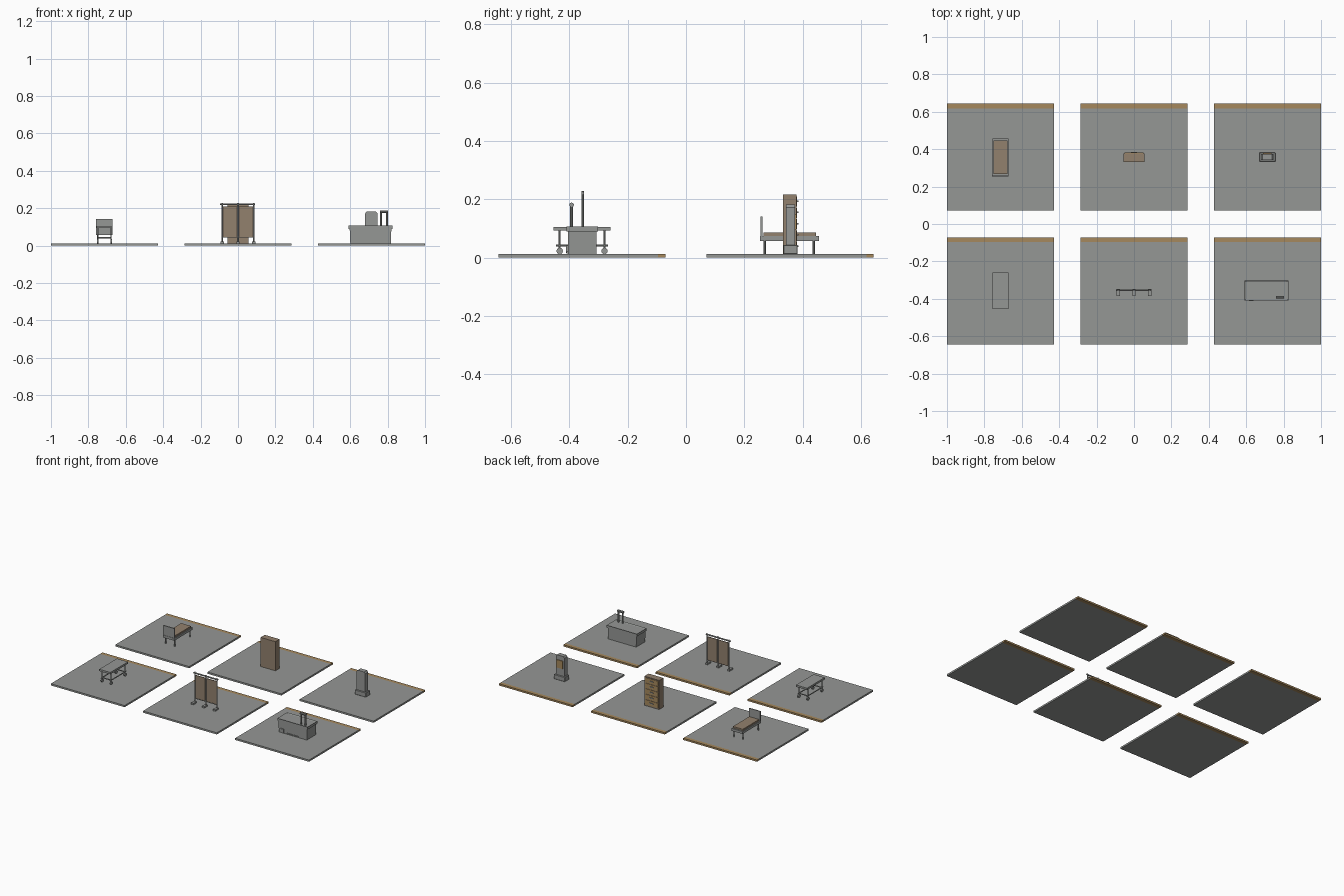
import bpy, bmesh, math
from mathutils import Vector

if "Cube" in bpy.data.objects:
    bpy.data.objects.remove(bpy.data.objects["Cube"])

def material(name, rgb):
    m = bpy.data.materials.new(name)
    m.diffuse_color = (*rgb, 1)
    m.use_nodes = True
    m.node_tree.nodes["Principled BSDF"].inputs["Base Color"].default_value = m.diffuse_color
    return m

GREY = material("steel grey", (0.30, 0.31, 0.30))
BROWN = material("muted brown", (0.29, 0.22, 0.155))
TAN = material("tan", (0.38, 0.25, 0.11))

def finish(name, bm, mat):
    me = bpy.data.meshes.new(name)
    bmesh.ops.recalc_face_normals(bm, faces=bm.faces)
    bm.to_mesh(me)
    bm.free()
    ob = bpy.data.objects.new(name, me)
    me.materials.append(mat)
    bpy.context.collection.objects.link(ob)
    return ob

def box(name, x0, x1, y0, y1, z0, z1, mat=GREY, bevel=0):
    bm = bmesh.new()
    bmesh.ops.create_cube(bm, size=1)
    for v in bm.verts:
        v.co = Vector(((x0 + x1) / 2 + v.co.x * (x1 - x0),
                       (y0 + y1) / 2 + v.co.y * (y1 - y0),
                       (z0 + z1) / 2 + v.co.z * (z1 - z0)))
    if bevel:
        bmesh.ops.bevel(bm, geom=bm.edges[:], offset=bevel, segments=1, affect='EDGES')
    return finish(name, bm, mat)

def rod(name, a, b, r, mat=GREY, sides=10):
    a, b = Vector(a), Vector(b)
    bm = bmesh.new()
    bmesh.ops.create_cone(bm, cap_ends=True, segments=sides, radius1=r, radius2=r,
                          depth=(b - a).length)
    q = (b - a).to_track_quat('Z', 'Y')
    for v in bm.verts:
        v.co = q @ v.co + (a + b) / 2
    return finish(name, bm, mat)

T = 0.012          # tile top
H = 0.286          # half tile

# Six display tiles with a tan strip along the back edge
for cx in (-0.714, 0, 0.714):
    for cy in (-0.357, 0.357):
        box("floor_tile", cx - H, cx + H, cy - H, cy + H - 0.025, 0, T)
        box("tile_back_strip", cx - H, cx + H, cy + H - 0.025, cy + H, 0, T, TAN)

# Wheeled trolley table (front left)
box("trolley_top", -0.757, -0.671, -0.454, -0.258, 0.093, 0.106)
for x in (-0.749, -0.679):
    for y in (-0.433, -0.279):
        rod("trolley_leg", (x, y, 0.03), (x, y, 0.093), 0.0035)
        rod("trolley_wheel", (x - 0.004, y, 0.023), (x + 0.004, y, 0.023), 0.011, sides=12)
    rod("trolley_side_rail", (x, -0.445, 0.042), (x, -0.267, 0.042), 0.0035)
for y in (-0.433, -0.279):
    rod("trolley_cross_rail", (-0.749, y, 0.042), (-0.679, y, 0.042), 0.0035)

# Folding screen (front middle)
for s in (-1, 1):
    x0, x1 = sorted((s * 0.006, s * 0.081))
    box("screen_panel", x0, x1, -0.356, -0.351, 0.045, 0.208, BROWN)
for x in (-0.085, 0, 0.085):
    rod("screen_post", (x, -0.354, 0.02), (x, -0.354, 0.229), 0.0045)
    box("screen_foot", x - 0.009, x + 0.009, -0.385, -0.348, T, 0.023)
rod("screen_top_rail", (-0.096, -0.354, 0.221), (0.092, -0.354, 0.221), 0.005)
rod("screen_lower_rail", (-0.085, -0.354, 0.045), (0.085, -0.354, 0.045), 0.003)

# Bath tub (front right): tapered body, rim and recessed basin
body = box("tub_body", 0.597, 0.820, -0.405, -0.306, T, 0.092)
for v in body.data.vertices:
    if v.co.z < 0.05:
        v.co.x = 0.709 + (v.co.x - 0.709) * 0.97
bm = bmesh.new()
bmesh.ops.create_cube(bm, size=1)
for v in bm.verts:
    v.co = Vector((0.709 + v.co.x * 0.234, -0.356 + v.co.y * 0.108, 0.0985 + v.co.z * 0.017))
bm.normal_update()
top = [f for f in bm.faces if f.normal.z > 0.9]
bmesh.ops.inset_region(bm, faces=top, thickness=0.010)
for v in top[0].verts:
    v.co.z -= 0.004
finish("tub_rim", bm, GREY)
box("tub_side_box", 0.616, 0.640, -0.412, -0.404, 0.016, 0.042)
box("tub_step_bar", 0.665, 0.752, -0.409, -0.404, 0.015, 0.021)
for x in (0.764, 0.797):
    rod("tap_post", (x, -0.392, 0.10), (x, -0.392, 0.18), 0.0055)
rod("tap_bridge", (0.758, -0.392, 0.181), (0.803, -0.392, 0.181), 0.008)

# Bed with headboard (back left)
box("bed_frame", -0.757, -0.671, 0.253, 0.456, 0.058, 0.075)
box("mattress", -0.752, -0.676, 0.266, 0.446, 0.075, 0.086, BROWN)
box("headboard", -0.758, -0.670, 0.255, 0.262, 0.058, 0.142)
for x in (-0.749, -0.679):
    for y in (0.270, 0.438):
        rod("bed_leg", (x, y, T), (x, y, 0.060), 0.004)

# Drawer cabinet (back middle), drawers face the back
box("cabinet_body", -0.057, 0.057, 0.332, 0.378, T, 0.216, BROWN)
for i in range(5):
    z = 0.021 + i * 0.0385
    box("drawer_front", -0.051, 0.051, 0.378, 0.381, z, z + 0.034, TAN)
    box("drawer_handle", -0.015, 0.015, 0.381, 0.386, z + 0.016, z + 0.021)

# Standing cabinet unit (back right): base, column, panel
box("unit_base", 0.671, 0.756, 0.334, 0.382, T, 0.044, bevel=0.002)
bm = bmesh.new()
prof = [(0.680, 0.044), (0.746, 0.044), (0.746, 0.172), (0.738, 0.182), (0.688, 0.182), (0.680, 0.172)]
face = bm.faces.new([bm.verts.new((x, 0.342, z)) for x, z in prof])
ext = bmesh.ops.extrude_face_region(bm, geom=[face])
for g in ext["geom"]:
    if isinstance(g, bmesh.types.BMVert):
        g.co.y = 0.374
finish("unit_column", bm, GREY)
box("unit_panel", 0.690, 0.736, 0.374, 0.379, 0.095, 0.150, TAN)
